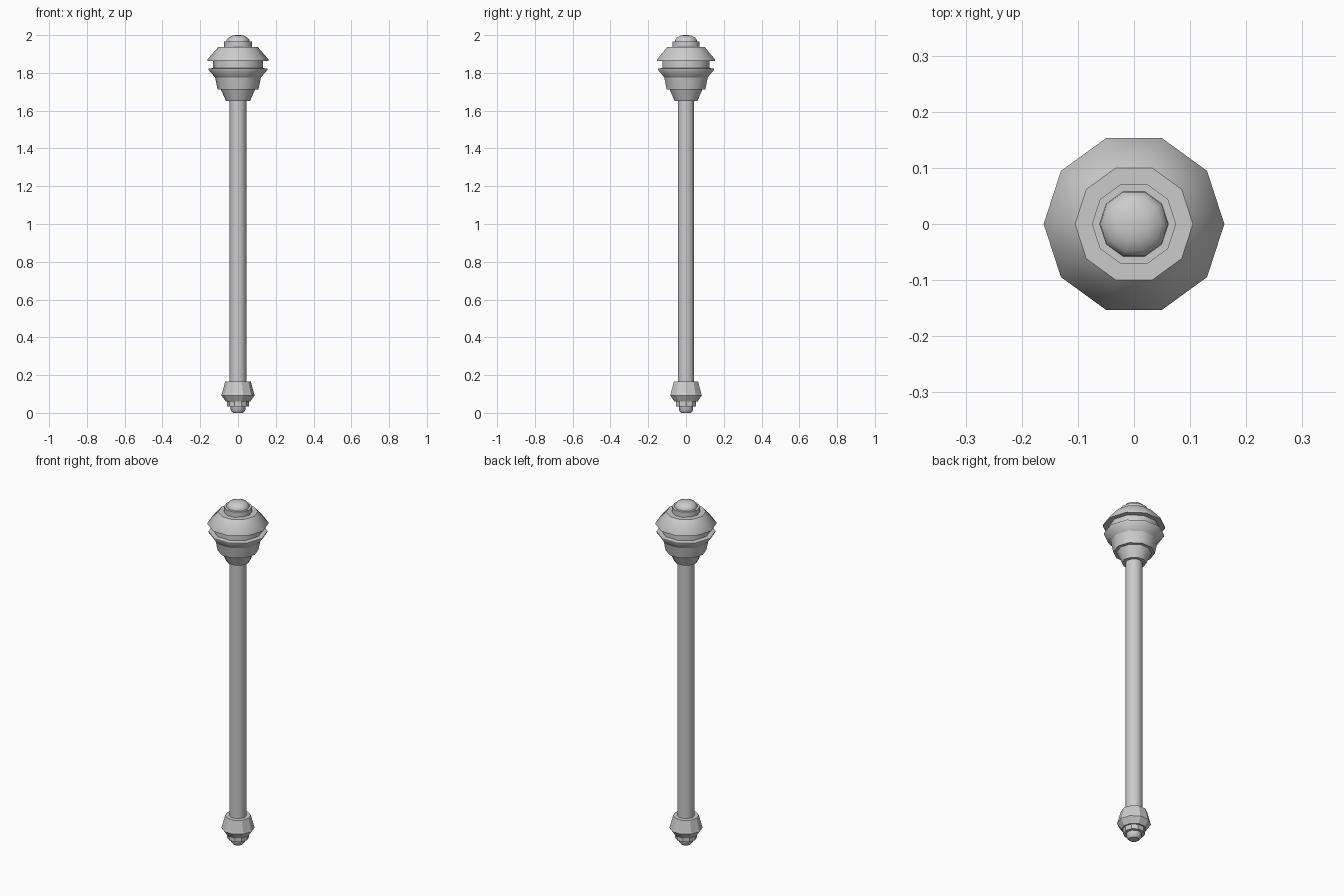
import bpy, bmesh
from math import cos, sin, tau, radians

cube = bpy.data.objects.get("Cube")
if cube:
    bpy.data.objects.remove(cube)

SIDES = 10

grey = bpy.data.materials.new("plain grey")
grey.use_nodes = True
GREY = (0.6, 0.6, 0.6, 1)
grey.diffuse_color = GREY
grey.node_tree.nodes["Principled BSDF"].inputs["Base Color"].default_value = GREY


def lathe(name, profile, smooth=40):
    """Closed ten-sided solid from (radius, height) points, bottom to top."""
    bm = bmesh.new()
    rings = [[bm.verts.new((r * cos(tau * i / SIDES), r * sin(tau * i / SIDES), z))
              for i in range(SIDES)] for r, z in profile]
    for low, high in zip(rings, rings[1:]):
        for i in range(SIDES):
            j = (i + 1) % SIDES
            bm.faces.new((low[i], low[j], high[j], high[i]))
    bm.faces.new(rings[0][::-1])
    bm.faces.new(rings[-1])
    mesh = bpy.data.meshes.new(name)
    bm.to_mesh(mesh)
    bm.free()
    mesh.materials.append(grey)
    obj = bpy.data.objects.new(name, mesh)
    bpy.context.collection.objects.link(obj)
    if smooth:
        bpy.ops.object.select_all(action="DESELECT")
        obj.select_set(True)
        bpy.context.view_layer.objects.active = obj
        bpy.ops.object.shade_smooth_by_angle(angle=radians(smooth))
    return obj


# Pommel at the foot
lathe("pommel_tip", [(0.027, 0), (0.038, 0.012), (0.04, 0.035)])
lathe("pommel_collar", [(0.057, 0.033), (0.057, 0.06)], smooth=0)
lathe("pommel", [(0.065, 0.06), (0.088, 0.093), (0.084, 0.105), (0.068, 0.165)], smooth=0)

# Long handle
lathe("shaft", [(0.045, 0.15), (0.045, 1.66)])

# Stepped cup under the head
lathe("lower_socket", [(0.063, 1.65), (0.092, 1.715)])
lathe("upper_socket", [(0.108, 1.712), (0.121, 1.776)])
lathe("flared_rim", [(0.121, 1.776), (0.156, 1.816), (0.156, 1.822), (0.13, 1.826)])
lathe("neck", [(0.132, 1.82), (0.132, 1.866)])

# Sloping cap, collar and rounded knob
lathe("cap", [(0.161, 1.864), (0.161, 1.872), (0.105, 1.936)])
lathe("knob_collar", [(0.075, 1.93), (0.075, 1.966)])
lathe("knob", [(0.062, 1.96), (0.06, 1.975), (0.05, 1.988), (0.03, 1.997), (0.012, 2.0)])
